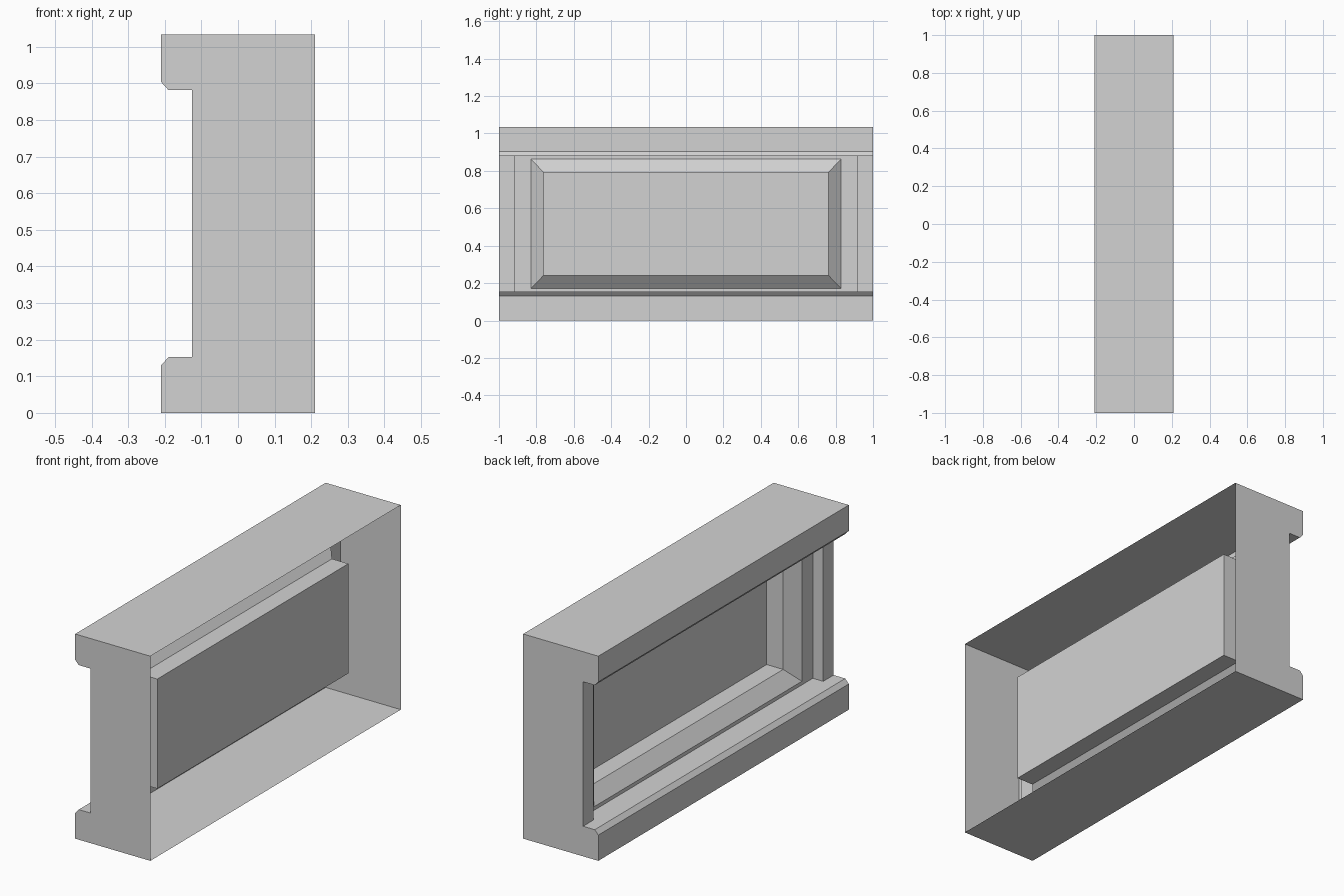
import bpy

if "Cube" in bpy.data.objects:
    bpy.data.objects.remove(bpy.data.objects["Cube"])

HEIGHT = 1.034
MID = HEIGHT / 2
DEPTH = 0.21      # half thickness
WALL = -0.125     # plane of the end strips

grey = bpy.data.materials.new("light grey")
grey.use_nodes = True
colour = (0.65, 0.65, 0.65, 1)
grey.diffuse_color = colour
grey.node_tree.nodes["Principled BSDF"].inputs["Base Color"].default_value = colour


def make(name, verts, faces):
    mesh = bpy.data.meshes.new(name)
    mesh.from_pydata(verts, [], faces)
    mesh.materials.append(grey)
    obj = bpy.data.objects.new(name, mesh)
    bpy.context.collection.objects.link(obj)
    return obj


# Rail profile (x, z): outer plane, lip, chamfer and ledge
rail = [(DEPTH, 0), (-DEPTH, 0), (-DEPTH, 0.13), (-0.19, 0.152), (WALL, 0.152)]
top_rail = [(x, HEIGHT - z) for x, z in reversed(rail)]


# Bottom and top rails, run along the length and left open at the back
def sweep(name, profile):
    n = len(profile)
    verts = [(x, y, z) for y in (-1, 1) for x, z in profile]
    make(name, verts, [(i, i + n, i + n + 1, i + 1) for i in range(n - 1)])


sweep("bottom_rail", rail)
sweep("top_rail", top_rail)

# End caps with the full outline, and the strips beside the recess
EDGE = 0.917
low, high = 0.152, HEIGHT - 0.152
for side, label in ((-1, "front"), (1, "back")):
    outline = [(x, side, z) for x, z in rail + top_rail]
    order = list(range(len(outline)))
    make(label + "_end", outline, [order[::-1] if side < 0 else order])
    strip = [(WALL, side * EDGE, low), (WALL, side, low),
             (WALL, side, high), (WALL, side * EDGE, high)]
    make(label + "_strip", strip, [(0, 1, 2, 3) if side < 0 else (3, 2, 1, 0)])

# Stepped recess: rectangular rings (depth x, half width, half height)
rings = [(WALL, EDGE, MID - low), (-0.067, EDGE, MID - low),
         (-0.067, 0.83, 0.347), (-0.009, 0.763, 0.277), (0.083, 0.763, 0.277)]
verts = [(x, sy * w, MID + sz * h) for x, w, h in rings
         for sy, sz in ((-1, -1), (1, -1), (1, 1), (-1, 1))]
faces = []
for r in range(len(rings) - 1):
    for i in range(4):
        a, b = r * 4 + i, r * 4 + (i + 1) % 4
        faces.append((a, a + 4, b + 4, b))
last = len(verts) - 4
faces.append((last + 3, last + 2, last + 1, last))
make("recessed_panel", verts, faces)
